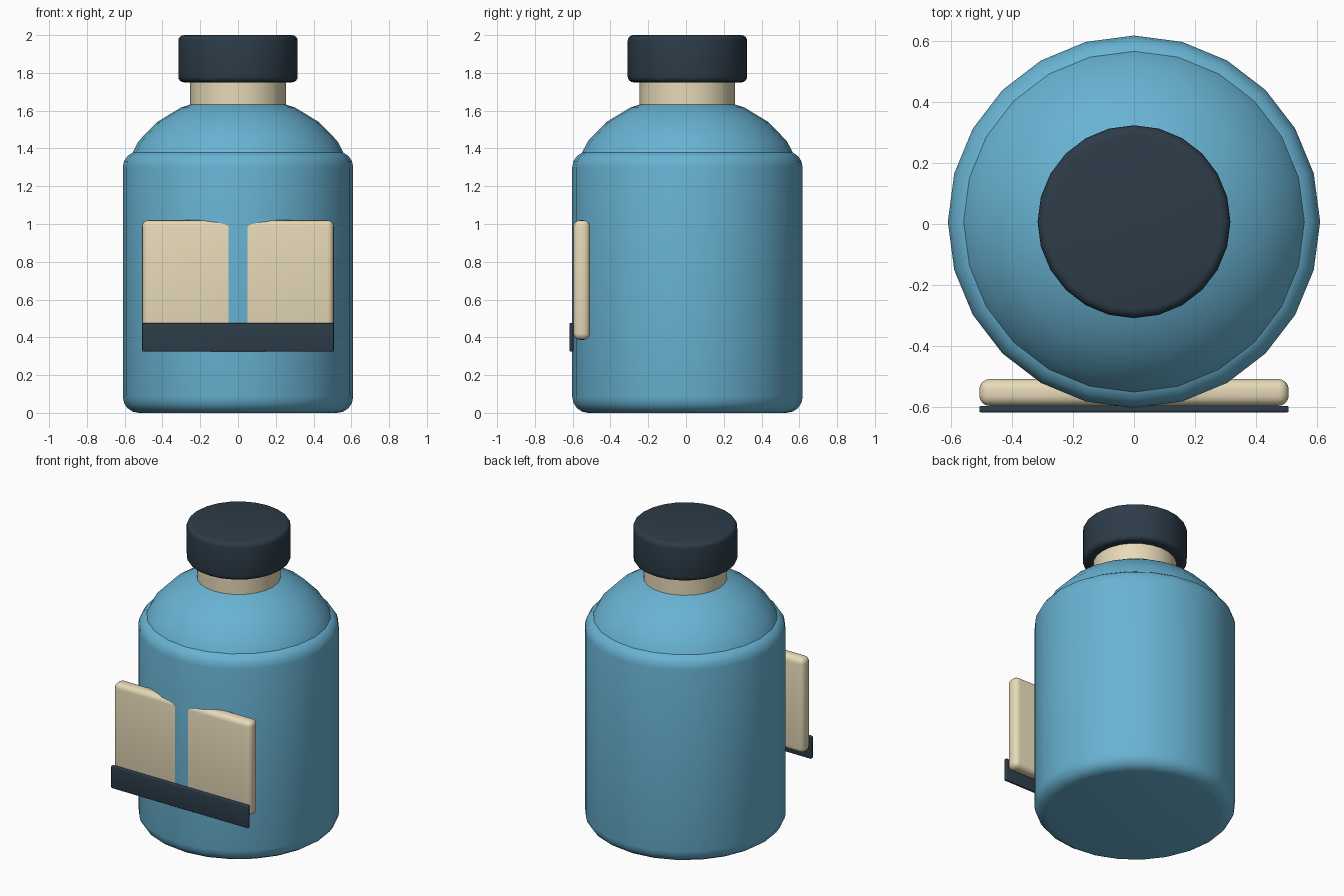
import bpy
import math

if "Cube" in bpy.data.objects:
    bpy.data.objects.remove(bpy.data.objects["Cube"])

CY = 0.0075   # the bottle axis sits slightly behind the origin


def material(name, rgb):
    m = bpy.data.materials.new(name)
    m.diffuse_color = (*rgb, 1.0)
    m.use_nodes = True
    m.node_tree.nodes["Principled BSDF"].inputs["Base Color"].default_value = m.diffuse_color
    return m


BLUE = material("blue", (0.14, 0.45, 0.65))
CREAM = material("cream", (0.80, 0.70, 0.48))
DARK = material("dark_slate", (0.026, 0.045, 0.065))


def finish(name, mat, bevel=0.0, segments=4):
    """Apply scale, round the hard edges and smooth the active object."""
    ob = bpy.context.object
    ob.name = ob.data.name = name
    bpy.ops.object.transform_apply(location=False, rotation=False, scale=True)
    if bevel:
        mod = ob.modifiers.new("round", 'BEVEL')
        mod.width = bevel
        mod.segments = segments
        mod.limit_method = 'ANGLE'
        mod.angle_limit = math.radians(40)
        bpy.ops.object.modifier_apply(modifier=mod.name)
    bpy.ops.object.shade_smooth_by_angle(angle=math.radians(35))
    ob.data.materials.append(mat)
    return ob


def drum(name, radius, z0, z1, mat, bevel=0.0):
    bpy.ops.mesh.primitive_cylinder_add(
        vertices=24, radius=radius, depth=z1 - z0, location=(0, CY, (z0 + z1) / 2))
    return finish(name, mat, bevel)


def slab(name, half_x, y0, y1, z0, z1, mat, bevel):
    bpy.ops.mesh.primitive_cube_add(size=1, location=(0, (y0 + y1) / 2, (z0 + z1) / 2))
    bpy.context.object.scale = (2 * half_x, y1 - y0, z1 - z0)
    return finish(name, mat, bevel)


# Bottle body with rounded rims
drum("body", 0.61, 0.0, 1.385, BLUE, 0.085)

# Domed shoulder sunk into the body
bpy.ops.mesh.primitive_uv_sphere_add(segments=24, ring_count=12, radius=1, location=(0, CY, 1.2))
bpy.context.object.scale = (0.607, 0.607, 0.48)
finish("shoulder", BLUE)

# Neck and cap
drum("neck", 0.253, 1.55, 1.80, CREAM)
drum("cap", 0.316, 1.75, 2.0, DARK, 0.03)

# Flat label the body just breaks through, with a dark band along its foot
slab("label", 0.507, -0.596, -0.508, 0.387, 1.02, CREAM, 0.034)
slab("label_band", 0.507, -0.6175, -0.596, 0.325, 0.475, DARK, 0.006)
